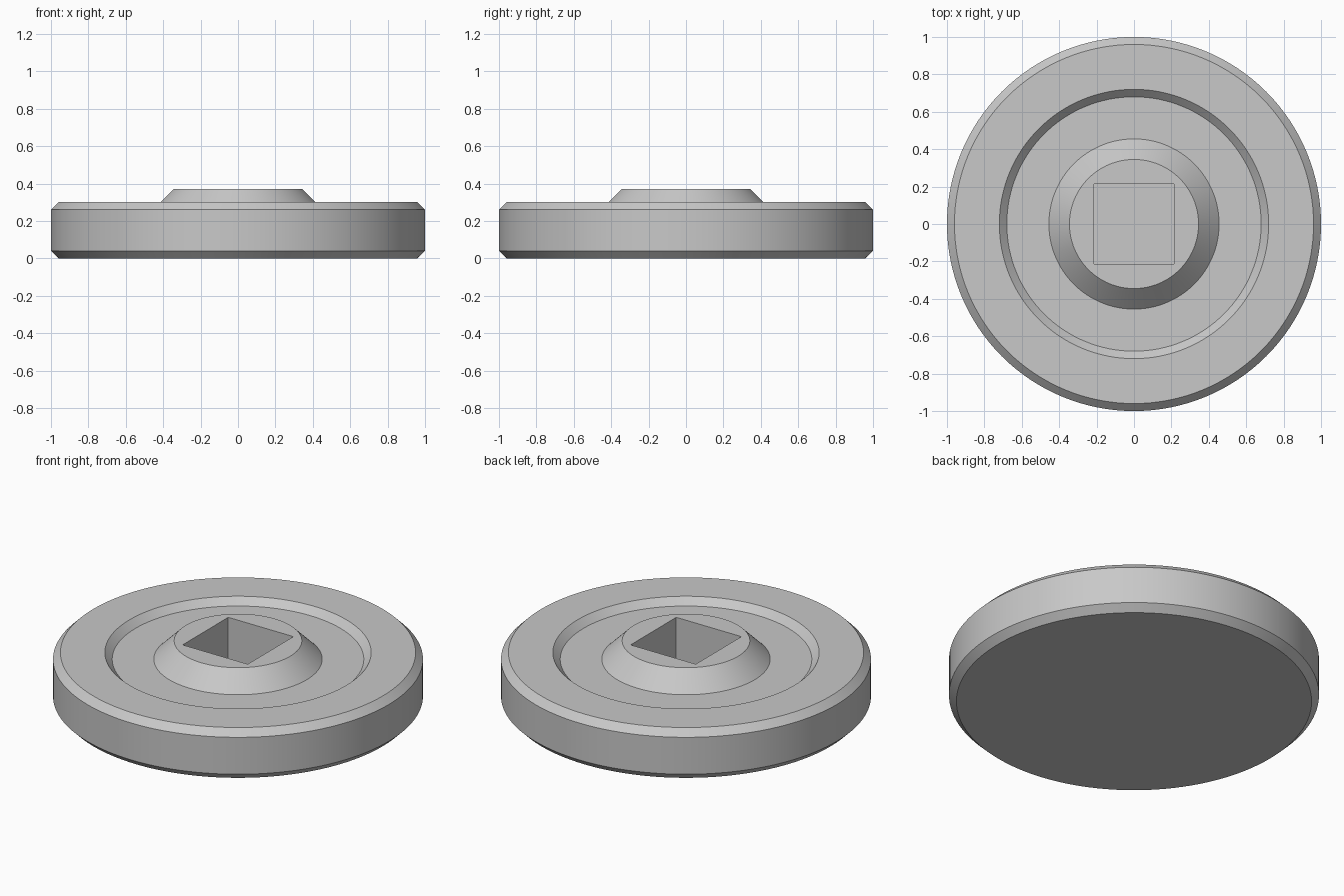
import bpy
import bmesh
from math import radians, tau
from mathutils import Vector

cube = bpy.data.objects.get("Cube")
if cube:
    bpy.data.objects.remove(cube, do_unlink=True)

SEGMENTS = 128
SOCKET_WIDTH = 0.43
SOCKET_FLOOR = 0.06

grey = bpy.data.materials.new("plain grey")
grey.use_nodes = True
colour = (0.58, 0.58, 0.58, 1)
grey.diffuse_color = colour
grey.node_tree.nodes["Principled BSDF"].inputs["Base Color"].default_value = colour


def add_object(name, bm):
    bmesh.ops.recalc_face_normals(bm, faces=bm.faces)
    mesh = bpy.data.meshes.new(name)
    bm.to_mesh(mesh)
    bm.free()
    mesh.materials.append(grey)
    obj = bpy.data.objects.new(name, mesh)
    bpy.context.collection.objects.link(obj)
    return obj


def lathe(name, profile):
    """Spin (radius, height) points about z and cap both open ends."""
    bm = bmesh.new()
    verts = [bm.verts.new((r, 0, z)) for r, z in profile]
    edges = [bm.edges.new(pair) for pair in zip(verts, verts[1:])]
    bmesh.ops.spin(bm, geom=verts + edges, cent=(0, 0, 0), axis=(0, 0, 1),
                   angle=tau, steps=SEGMENTS, use_merge=True)
    bmesh.ops.remove_doubles(bm, verts=bm.verts, dist=1e-5)
    rims = [e for e in bm.edges if e.is_boundary]
    bmesh.ops.holes_fill(bm, edges=rims, sides=0)
    return add_object(name, bm)


# Chamfered disc with a recessed ring floor and a conical centre boss
disc = lathe("wheel_disc", [
    (0.96, 0.0), (1.0, 0.04), (1.0, 0.26), (0.96, 0.30),
    (0.72, 0.30), (0.68, 0.26), (0.455, 0.26), (0.345, 0.37),
])

# Blind square socket cut down through the boss
bm = bmesh.new()
bmesh.ops.create_cube(bm, size=1)
bmesh.ops.scale(bm, vec=Vector((SOCKET_WIDTH, SOCKET_WIDTH, 1)), verts=bm.verts)
bmesh.ops.translate(bm, vec=Vector((0, 0, SOCKET_FLOOR + 0.5)), verts=bm.verts)
cutter = add_object("socket_cutter", bm)
cutter.hide_render = True

cut = disc.modifiers.new("square_socket", "BOOLEAN")
cut.operation = "DIFFERENCE"
cut.solver = "EXACT"
cut.object = cutter

bpy.ops.object.select_all(action="DESELECT")
disc.select_set(True)
bpy.context.view_layer.objects.active = disc
bpy.ops.object.modifier_apply(modifier=cut.name)
bpy.data.objects.remove(cutter, do_unlink=True)

# Round walls smooth, chamfer edges crisp
bpy.ops.object.shade_smooth_by_angle(angle=radians(30))
